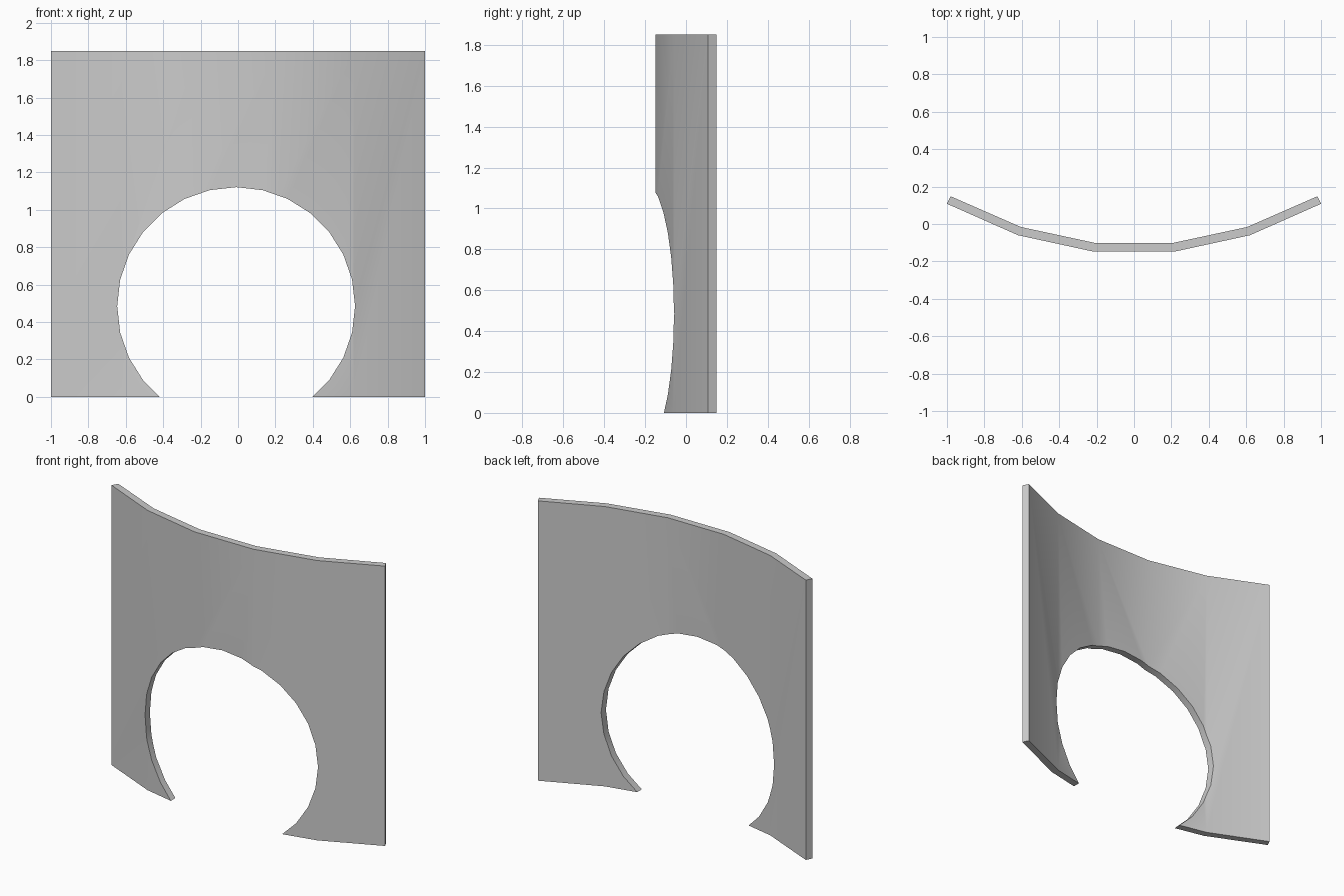
import bpy, bmesh, math
from mathutils import Matrix

cube = bpy.data.objects.get("Cube")
if cube:
    bpy.data.objects.remove(cube, do_unlink=True)

HEIGHT = 1.85

grey = bpy.data.materials.new("plain grey")
grey.use_nodes = True
colour = (0.6, 0.6, 0.6, 1)
grey.diffuse_color = colour
grey.node_tree.nodes["Principled BSDF"].inputs["Base Color"].default_value = colour


def make_object(name, bm):
    bmesh.ops.recalc_face_normals(bm, faces=bm.faces)
    mesh = bpy.data.meshes.new(name)
    bm.to_mesh(mesh)
    bm.free()
    mesh.materials.append(grey)
    obj = bpy.data.objects.new(name, mesh)
    bpy.context.collection.objects.link(obj)
    return obj


def mirrored(half):
    """Full left-to-right line from its +x half."""
    return [(-x, y) for x, y in reversed(half)] + half


# Curved wall: faceted plan extruded upwards
front_line = mirrored([(0.215, -0.148), (0.62, -0.06), (1.0, 0.108)])
back_line = mirrored([(0.205, -0.102), (0.605, -0.016), (0.98, 0.148)])
bm = bmesh.new()
plan = [bm.verts.new((x, y, 0)) for x, y in front_line + back_line[::-1]]
base = bm.faces.new(plan)
top = bmesh.ops.extrude_face_region(bm, geom=[base])["geom"]
bmesh.ops.translate(bm, vec=(0, 0, HEIGHT),
                    verts=[g for g in top if isinstance(g, bmesh.types.BMVert)])
wall = make_object("curved_wall", bm)

# Round opening cutter, with a corner at its top
bm = bmesh.new()
bmesh.ops.create_cone(bm, cap_ends=True, segments=28, radius1=0.636,
                      radius2=0.636, depth=2,
                      matrix=Matrix.Translation((-0.01, 0, 0.485))
                      @ Matrix.Rotation(math.pi / 2, 4, "X"))
cutter = make_object("opening_cutter", bm)
cutter.hide_render = True

# Cut the opening and keep the result
cut = wall.modifiers.new("opening", "BOOLEAN")
cut.operation = "DIFFERENCE"
cut.solver = "EXACT"
cut.object = cutter
bpy.ops.object.select_all(action="DESELECT")
bpy.context.view_layer.objects.active = wall
wall.select_set(True)
bpy.ops.object.modifier_apply(modifier=cut.name)
bpy.data.objects.remove(cutter, do_unlink=True)

# Soft bends, crisp rims
bpy.ops.object.shade_smooth_by_angle(angle=math.radians(30))
